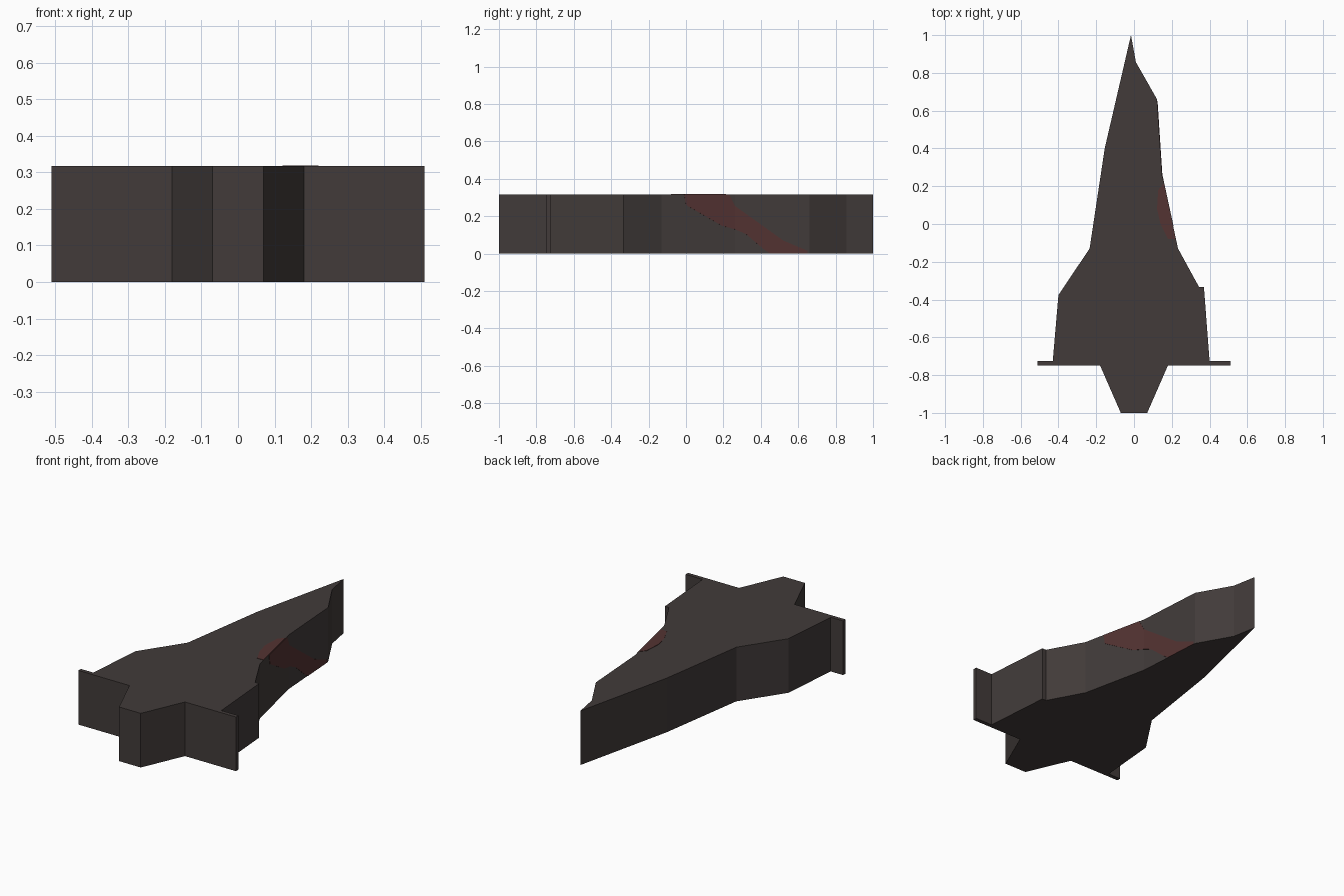
import bpy, bmesh
from mathutils import Vector

if "Cube" in bpy.data.objects:
    bpy.data.objects.remove(bpy.data.objects["Cube"])

H = 0.317  # hull height


def material(name, rgb):
    m = bpy.data.materials.new(name)
    m.diffuse_color = (*rgb, 1)
    m.use_nodes = True
    m.node_tree.nodes["Principled BSDF"].inputs["Base Color"].default_value = m.diffuse_color
    return m


GREY = material("dark warm grey", (0.054, 0.044, 0.042))
RED = material("dull red", (0.088, 0.033, 0.032))


def slab(name, points, offset, mat):
    """Extrude a closed 3D polygon along an offset vector."""
    bm = bmesh.new()
    face = bm.faces.new([bm.verts.new(p) for p in points])
    out = bmesh.ops.extrude_face_region(bm, geom=[face])
    moved = [v for v in out["geom"] if isinstance(v, bmesh.types.BMVert)]
    bmesh.ops.translate(bm, verts=moved, vec=offset)
    bmesh.ops.recalc_face_normals(bm, faces=bm.faces)
    mesh = bpy.data.meshes.new(name)
    bm.to_mesh(mesh)
    bm.free()
    mesh.materials.append(mat)
    obj = bpy.data.objects.new(name, mesh)
    bpy.context.collection.objects.link(obj)
    return obj


# Hull: one outline, with uneven left and right flanks
left = [(-0.016, 1.0), (-0.155, 0.40), (-0.235, -0.13), (-0.40, -0.376), (-0.43, -0.725)]
right = [(0.40, -0.725), (0.37, -0.333), (0.344, -0.333), (0.233, -0.13),
         (0.148, 0.262), (0.122, 0.66), (0.01, 0.857)]
# Tail: fins and engine block, mirrored
tail = [(-0.51, -0.725), (-0.51, -0.748), (-0.18, -0.748), (-0.07, -1.0)]
outline = left + tail + [(-x, y) for x, y in reversed(tail)] + right
slab("hull", [(x, y, 0) for x, y in outline], (0, 0, H), GREY)


# Red stripe running down the right flank, as thin plates on the two walls
def wall_plate(name, a, b, yz):
    a, b = Vector(a), Vector(b)
    d = (b - a).normalized()
    pts = [(a.x + (b.x - a.x) * (y - a.y) / (b.y - a.y), y, z) for y, z in yz]
    slab(name, pts, Vector((d.y, -d.x, 0)) * 0.002, RED)


wall_plate("stripe_upper", (0.233, -0.13), (0.148, 0.262),
           [(-0.01, H), (0.0, 0.26), (0.19, 0.15), (0.262, 0.13), (0.262, 0.255), (0.23, H)])
wall_plate("stripe_lower", (0.148, 0.262), (0.122, 0.66),
           [(0.262, 0.255), (0.262, 0.13), (0.32, 0.105), (0.42, 0.02), (0.45, 0), (0.65, 0),
            (0.65, 0.015), (0.52, 0.07)])

# Small red patch on the deck, beside the stripe
patch = [(0.128, 0.18), (0.122, 0.08), (0.14, 0.0), (0.18, -0.08), (0.22, -0.08), (0.157, 0.215)]
slab("deck_patch", [(x, y, H) for x, y in patch], (0, 0, 0.002), RED)
